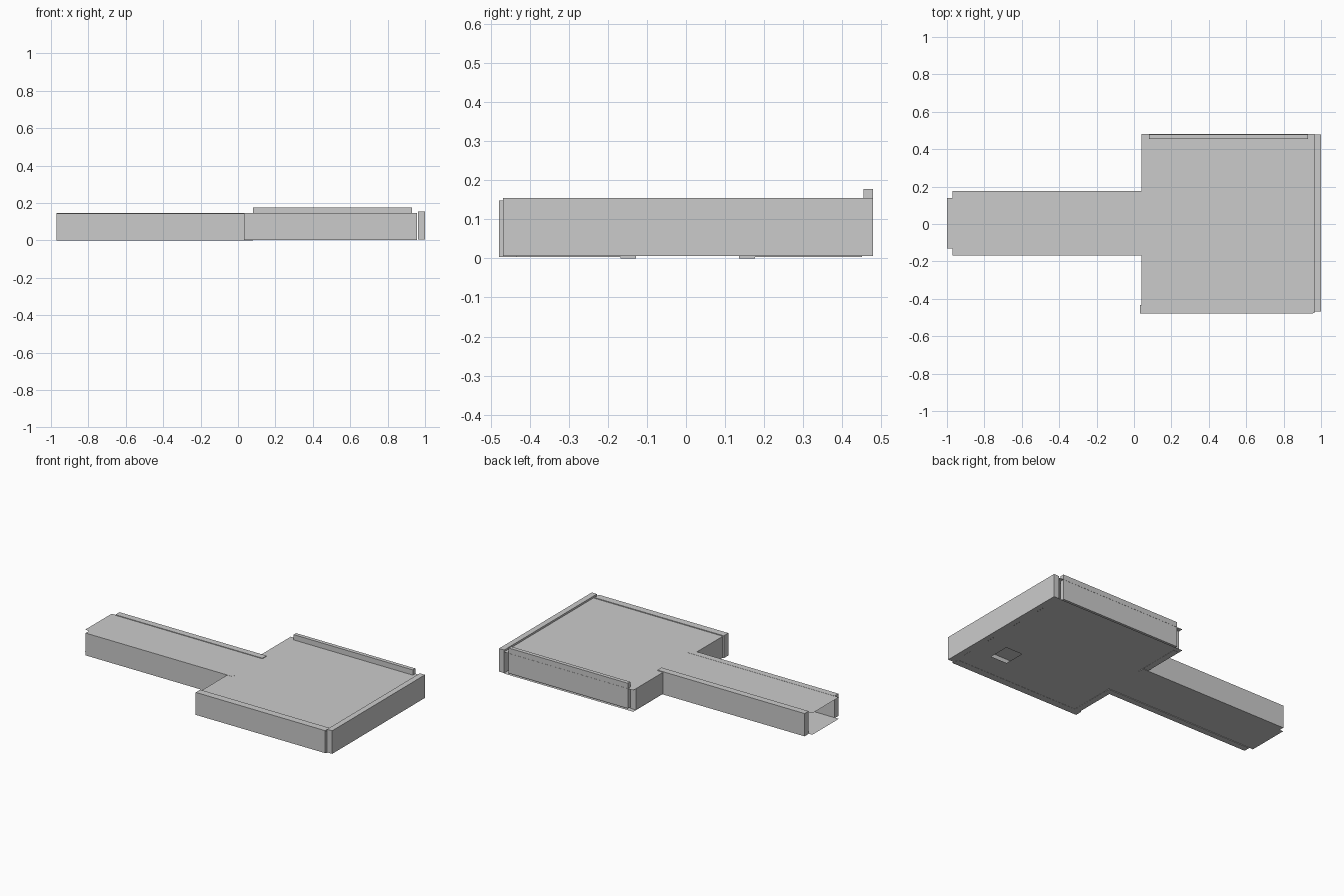
import bpy, bmesh

if "Cube" in bpy.data.objects:
    bpy.data.objects.remove(bpy.data.objects["Cube"])


def box(name, x0, x1, y0, y1, z0, z1):
    """Solid wall slab given by its extents."""
    bm = bmesh.new()
    bmesh.ops.create_cube(bm, size=1)
    for v in bm.verts:
        v.co = ((x0 + x1) / 2 + v.co.x * (x1 - x0),
                (y0 + y1) / 2 + v.co.y * (y1 - y0),
                (z0 + z1) / 2 + v.co.z * (z1 - z0))
    return finish(name, bm)


def sheet(name, xs, ys, z, hole=None):
    """Flat single-sided grid of cells; one cell may be left open."""
    bm = bmesh.new()
    grid = [[bm.verts.new((x, y, z)) for y in ys] for x in xs]
    for i in range(len(xs) - 1):
        for j in range(len(ys) - 1):
            if (i, j) != hole:
                bm.faces.new((grid[i][j], grid[i + 1][j],
                              grid[i + 1][j + 1], grid[i][j + 1]))
    return finish(name, bm)


def finish(name, bm):
    mesh = bpy.data.meshes.new(name)
    bm.to_mesh(mesh)
    bm.free()
    obj = bpy.data.objects.new(name, mesh)
    bpy.context.collection.objects.link(obj)
    return obj


FLOOR, CEIL = 0.004, 0.143

# Room floor with a square opening, and room ceiling
sheet("room_floor", (0.04, 0.72, 0.835, 0.965), (-0.475, -0.28, -0.145, 0.48), FLOOR, hole=(1, 1))
sheet("room_ceiling", (0.04, 0.965), (-0.475, 0.48), CEIL)

# Corridor floor and ceiling, reaching past the open end
for label, z in (("floor", FLOOR), ("ceiling", CEIL)):
    sheet("corridor_" + label, (-1.0, 0.04), (-0.13, 0.14), z)

# Corridor side walls
box("corridor_front_wall", -0.97, 0.08, -0.168, -0.128, 0.0, 0.144)
box("corridor_back_wall", -0.97, 0.08, 0.135, 0.177, 0.0, 0.147)

# Room walls
box("room_front_wall", 0.033, 0.957, -0.478, -0.432, 0.003, 0.148)
box("room_right_wall", 0.963, 1.0, -0.468, 0.478, 0.006, 0.155)
box("room_back_wall", 0.08, 0.93, 0.454, 0.479, 0.014, 0.177)
box("room_left_wall_front", 0.042, 0.08, -0.432, -0.168, 0.003, 0.142)
box("room_left_wall_back", 0.042, 0.08, 0.177, 0.45, 0.003, 0.142)
